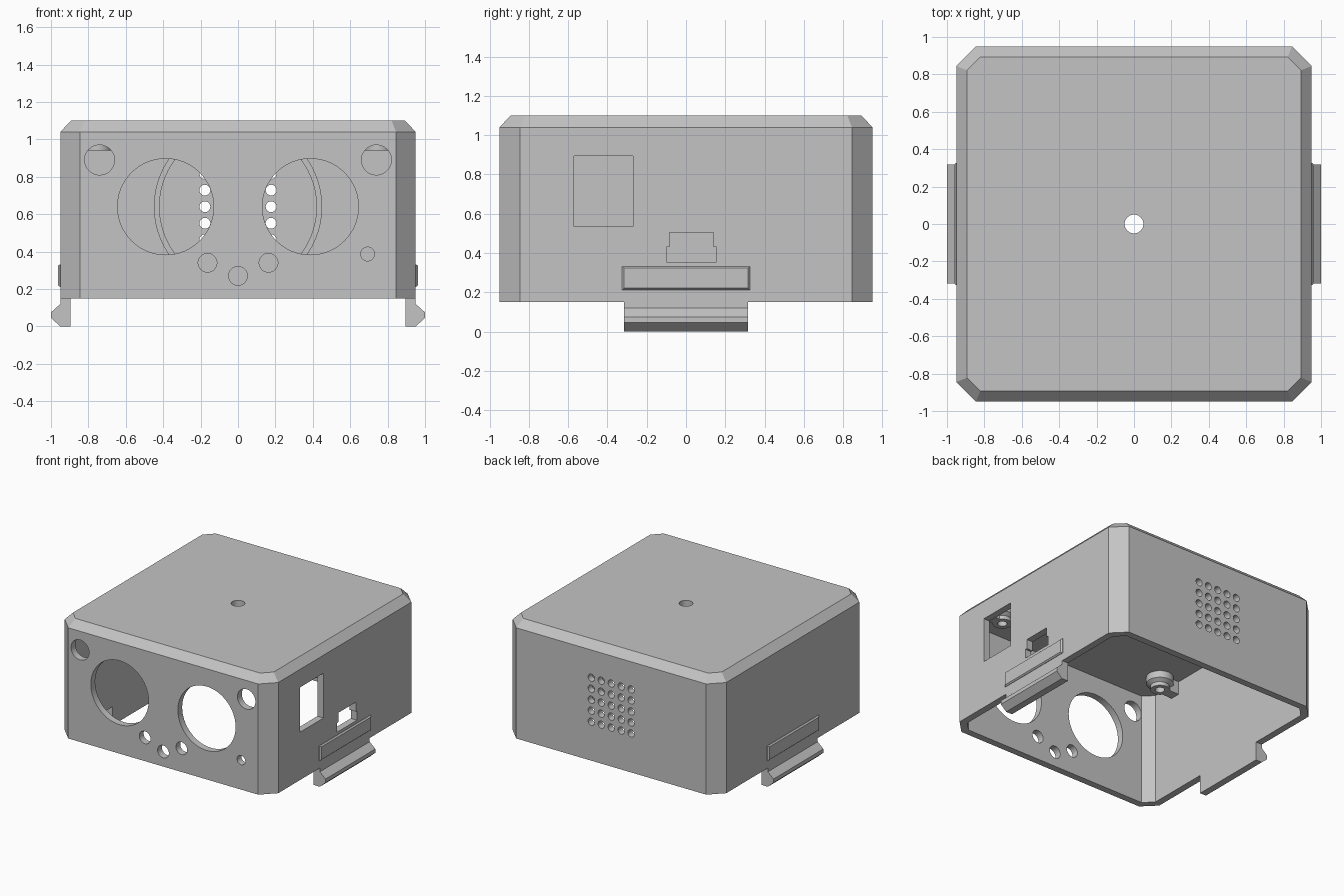
import bpy, bmesh, math
from mathutils import Vector

if "Cube" in bpy.data.objects:
    bpy.data.objects.remove(bpy.data.objects["Cube"], do_unlink=True)

HALF, CUT, WALL, BASE, TOP = 0.95, 0.105, 0.055, 0.15, 1.10

grey = bpy.data.materials.new("matte_grey")
grey.use_nodes = True
grey.diffuse_color = (0.55, 0.55, 0.55, 1)
grey.node_tree.nodes["Principled BSDF"].inputs["Base Color"].default_value = (0.55, 0.55, 0.55, 1)


def loft(bm, rings, closed=False):
    """Skin a row of equal point rings; cap the ends unless the row is closed."""
    vs = [[bm.verts.new(p) for p in ring] for ring in rings]
    pairs = list(zip(vs, vs[1:])) + ([(vs[-1], vs[0])] if closed else [])
    n = len(vs[0])
    for a, b in pairs:
        for i in range(n):
            j = (i + 1) % n
            bm.faces.new((a[i], a[j], b[j], b[i]))
    if not closed:
        bm.faces.new(vs[0])
        bm.faces.new(vs[-1])


def place(pts, axis, d):
    """Put 2D points on the plane at distance d along an axis."""
    order = {"X": lambda u, v: (d, u, v), "Y": lambda u, v: (u, d, v), "Z": lambda u, v: (u, v, d)}
    return [Vector(order[axis](u, v)) for u, v in pts]


def prism(bm, pts, axis, a, b):
    loft(bm, [place(pts, axis, a), place(pts, axis, b)])


def circle(u, v, r, n=48):
    return [(u + r * math.cos(math.tau * i / n), v + r * math.sin(math.tau * i / n)) for i in range(n)]


def rect(u0, u1, v0, v1):
    return [(u0, v0), (u1, v0), (u1, v1), (u0, v1)]


def octagon(inset):
    """Chamfered square with every side moved in by the same distance."""
    h = HALF - inset
    k = 2 * HALF - CUT - inset * math.sqrt(2) - h
    return [(h, -k), (h, k), (k, h), (-k, h), (-h, k), (-h, -k), (-k, -h), (k, -h)]


def finish(name, bm):
    bmesh.ops.recalc_face_normals(bm, faces=bm.faces)
    mesh = bpy.data.meshes.new(name)
    bm.to_mesh(mesh)
    bm.free()
    mesh.materials.append(grey)
    ob = bpy.data.objects.new(name, mesh)
    bpy.context.scene.collection.objects.link(ob)
    return ob


def smooth(ob):
    bpy.ops.object.select_all(action="DESELECT")
    ob.select_set(True)
    bpy.context.view_layer.objects.active = ob
    bpy.ops.object.shade_smooth_by_angle(angle=math.radians(25))


def cut(ob, cutter):
    mod = ob.modifiers.new("cut", "BOOLEAN")
    mod.operation, mod.solver, mod.object = "DIFFERENCE", "EXACT", cutter
    cutter.hide_render = True
    bpy.ops.object.select_all(action="DESELECT")
    ob.select_set(True)
    bpy.context.view_layer.objects.active = ob
    bpy.ops.object.modifier_apply(modifier=mod.name)
    bpy.data.objects.remove(cutter, do_unlink=True)


# Housing with chamfered corners and top edge
bm = bmesh.new()
loft(bm, [place(octagon(0), "Z", BASE), place(octagon(0), "Z", TOP - 0.06),
          place(octagon(0.057), "Z", TOP)])
housing = finish("housing", bm)

# Hollow interior, open underneath
bm = bmesh.new()
prism(bm, octagon(WALL), "Z", BASE - 0.1, TOP - WALL)
cut(housing, finish("interior_cutter", bm))

# Openings through the walls and lid
bm = bmesh.new()
for s in (-1, 1):
    prism(bm, circle(s * 0.387, 0.64, 0.257, 64), "Y", -1.05, -0.85)
    prism(bm, circle(s * 0.74, 0.89, 0.08), "Y", -1.05, -0.85)
    prism(bm, circle(s * 0.163, 0.34, 0.05), "Y", -1.05, -0.85)
prism(bm, circle(0, 0.27, 0.05), "Y", -1.05, -0.85)
prism(bm, circle(0.693, 0.387, 0.037), "Y", -1.05, -0.85)
for i in range(-2, 3):
    for j in range(-2, 3):
        prism(bm, circle(i * 0.0885, 0.64 + j * 0.0885, 0.029, 24), "Y", 0.85, 1.05)
prism(bm, rect(-0.57, -0.27, 0.535, 0.895), "X", 0.85, 1.05)
port = [(-0.10, 0.355), (0.155, 0.355), (0.155, 0.43), (0.14, 0.43),
        (0.14, 0.505), (-0.083, 0.505), (-0.083, 0.43), (-0.10, 0.43)]
prism(bm, port, "X", 0.85, 1.05)
prism(bm, circle(0, 0, 0.05), "Z", 1.0, 1.2)
cut(housing, finish("openings_cutter", bm))
smooth(housing)

# Ring on the inside of the back wall, around the grille
bm = bmesh.new()
y0, y1 = HALF - WALL - 0.05, HALF - WALL + 0.005
loft(bm, [place(circle(0, 0.64, r, 64), "Y", y)
          for r, y in ((0.45, y0), (0.45, y1), (0.42, y1), (0.42, y0))], closed=True)
smooth(finish("speaker_ring", bm))

clip = [(0.895, 0), (0.95, 0), (1.0, 0.045), (1.0, 0.075), (0.95, 0.12), (0.95, 0.15), (0.895, 0.15)]
for s, side in ((1, "left"), (-1, "right")):
    # Snap clip below the side wall
    bm = bmesh.new()
    prism(bm, [(s * x, z) for x, z in clip], "Y", -0.317, 0.317)
    finish(side + "_clip", bm)

    # Raised grip with bevelled rim
    bm = bmesh.new()
    loft(bm, [place(rect(-0.325, 0.325, 0.212, 0.332), "X", s * 0.948),
              place(rect(-0.325, 0.325, 0.212, 0.332), "X", s * 0.953),
              place(rect(-0.316, 0.316, 0.221, 0.323), "X", s * 0.963)])
    finish(side + "_grip", bm)

    # Stepped screw boss under the lid, braced to the side wall
    bm = bmesh.new()
    profile = ((0.035, 1.05), (0.1, 1.05), (0.1, 0.99), (0.07, 0.97), (0.07, 0.94), (0.035, 0.94))
    loft(bm, [place(circle(s * 0.75, -0.6, r), "Z", z) for r, z in profile], closed=True)
    smooth(finish(side + "_boss", bm))
    bm = bmesh.new()
    prism(bm, rect(*sorted((s * 0.81, s * 0.9)), -0.64, -0.56), "Z", 0.94, 1.05)
    finish(side + "_boss_brace", bm)
